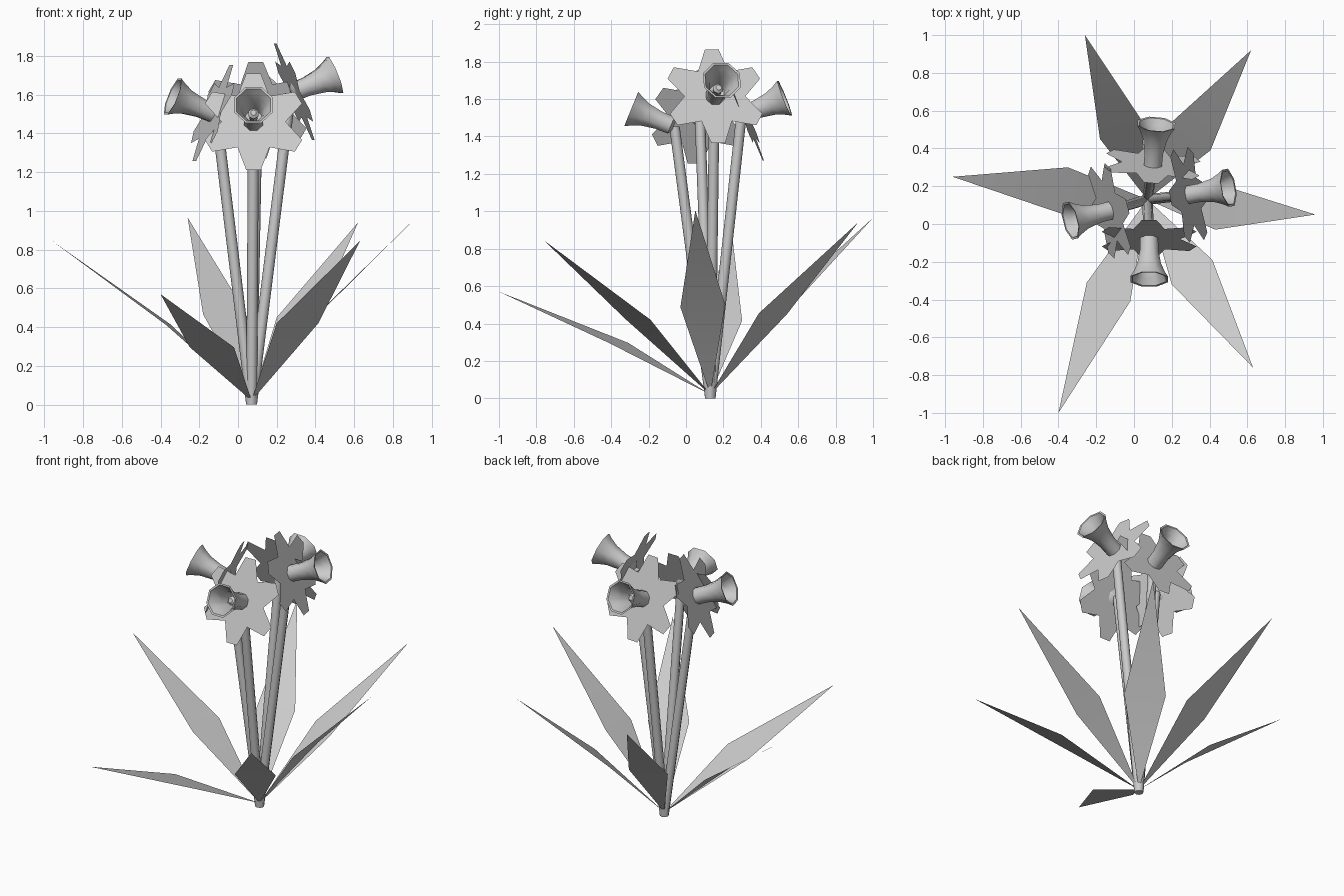
import bpy
import math
from mathutils import Vector, Matrix

if "Cube" in bpy.data.objects:
    bpy.data.objects.remove(bpy.data.objects["Cube"])

grey = bpy.data.materials.new("plain_grey")
grey.diffuse_color = (0.6, 0.6, 0.6, 1)
grey.use_nodes = True
grey.node_tree.nodes["Principled BSDF"].inputs["Base Color"].default_value = grey.diffuse_color

BASE = Vector((0.07, 0.13, 0.0))


def make(name, verts, faces, smooth=None):
    me = bpy.data.meshes.new(name)
    me.from_pydata([tuple(v) for v in verts], [], faces)
    me.materials.append(grey)
    ob = bpy.data.objects.new(name, me)
    bpy.context.collection.objects.link(ob)
    if smooth:
        bpy.ops.object.select_all(action='DESELECT')
        ob.select_set(True)
        bpy.context.view_layer.objects.active = ob
        bpy.ops.object.shade_smooth_by_angle(angle=math.radians(smooth))
    return ob


def lathe(name, profile, frame, sides=8, smooth=50):
    """Revolve (distance along axis, radius) points around the frame's z axis."""
    verts, faces = [], []
    for t, r in profile:
        for i in range(sides):
            a = 2 * math.pi * (i + 0.5) / sides
            verts.append(frame @ Vector((r * math.cos(a), r * math.sin(a), t)))
    for k in range(len(profile) - 1):
        for i in range(sides):
            j = (i + 1) % sides
            faces.append((k * sides + i, k * sides + j,
                          (k + 1) * sides + j, (k + 1) * sides + i))
    faces.append(tuple(reversed(range(sides))))
    n = len(verts)
    faces.append(tuple(range(n - sides, n)))
    return make(name, verts, faces, smooth)


def axis_frame(origin, direction):
    w = Vector(direction).normalized()
    u = Vector((0, 0, 1)).cross(w).normalized()
    v = w.cross(u)
    m = Matrix((u, v, w)).transposed().to_4x4()
    m.translation = origin
    return m


# Leaves: tip and the two widest side points, bent across the widest line
leaves = [
    ((-0.26, 1.00, 0.965), (-0.18, 0.45, 0.465), (0.04, 0.55, 0.475)),
    ((0.62, 0.92, 0.94), (0.20, 0.54, 0.45), (0.405, 0.39, 0.455)),
    ((0.96, 0.05, 1.005), (0.45, 0.21, 0.50), (0.43, -0.03, 0.487)),
    ((0.63, -0.76, 0.845), (0.415, -0.19, 0.42), (0.20, -0.32, 0.42)),
    ((-0.40, -1.00, 0.57), (-0.02, -0.41, 0.295), (-0.25, -0.31, 0.297)),
    ((-0.96, 0.25, 0.845), (-0.37, 0.05, 0.41), (-0.35, 0.30, 0.415)),
]
for i, (tip, a, b) in enumerate(leaves):
    root = BASE + Vector((0, 0, 0.02))
    make(f"leaf_{i + 1}", [root, a, tip, b], [(0, 1, 3), (1, 2, 3)], 60)

# Flowers: centre of the petal star and the direction the trumpet points
flowers = {
    "front": ((0.08, -0.08, 1.46), (0.0, -0.93, 0.38)),
    "back": ((0.10, 0.315, 1.52), (0.08, 0.93, 0.37)),
    "left": ((-0.13, 0.07, 1.505), (-0.90, -0.23, 0.37)),
    "right": ((0.29, 0.155, 1.615), (0.91, 0.16, 0.37)),
}
TRUMPET = [(-0.015, 0.03), (0.0, 0.052), (0.07, 0.053), (0.15, 0.068),
           (0.20, 0.09), (0.23, 0.108), (0.228, 0.096), (0.195, 0.08),
           (0.15, 0.058), (0.05, 0.044), (0.04, 0.01)]
STAMEN = [(0.03, 0.02), (0.09, 0.024), (0.11, 0.03), (0.125, 0.016)]

for side, (centre, direction) in flowers.items():
    centre = Vector(centre)
    frame = axis_frame(centre, direction)

    # Stem: straight tube from the base to the back of the flower
    top = centre - frame.to_3x3().col[2] * 0.02
    rise = top - BASE
    verts = []
    for p in (BASE, top):
        for i in range(8):
            a = math.pi / 4 * i
            verts.append(p + Vector((0.028 * math.cos(a), 0.028 * math.sin(a), 0)))
    faces = [(i, (i + 1) % 8, (i + 1) % 8 + 8, i + 8) for i in range(8)]
    faces += [tuple(reversed(range(8))), tuple(range(8, 16))]
    make(f"stem_{side}", verts, faces, 50)

    # Petals: flat six-pointed star with blunt tips
    pts = []
    for k in range(6):
        a = math.pi / 2 + k * math.pi / 3
        out = Vector((math.cos(a), math.sin(a), 0))
        across = Vector((-math.sin(a), math.cos(a), 0))
        n = a + math.pi / 6
        pts += [out * 0.268 - across * 0.038, out * 0.268 + across * 0.038,
                Vector((math.cos(n), math.sin(n), 0)) * 0.165]
    pts.append(Vector((0, 0, 0)))
    make(f"petals_{side}", [frame @ p for p in pts],
         [(18, i, (i + 1) % 18) for i in range(18)])

    # Trumpet and the stamen inside it
    lathe(f"trumpet_{side}", TRUMPET, frame)
    lathe(f"stamen_{side}", STAMEN, frame, sides=6)
